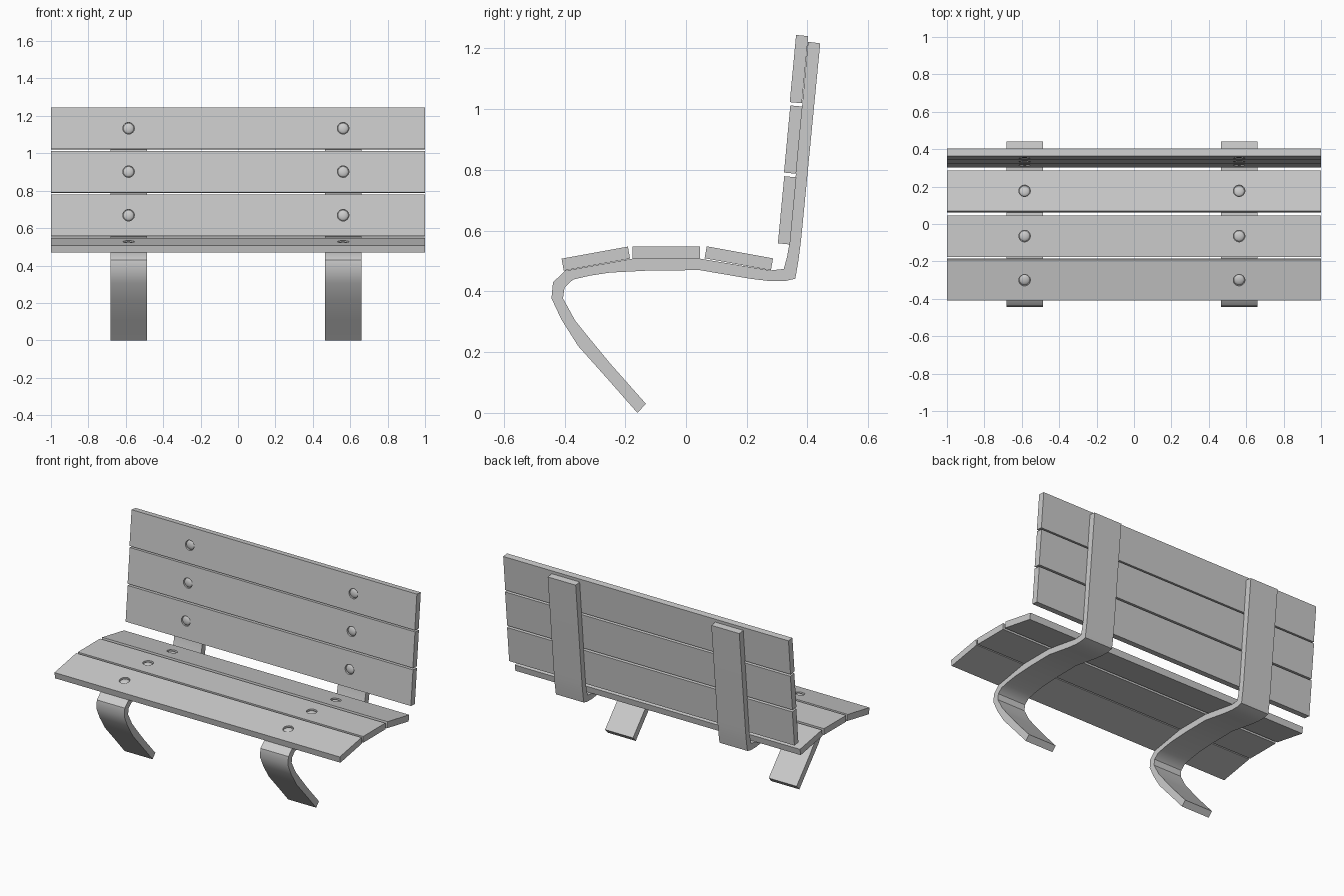
import bpy, bmesh
from math import radians
from mathutils import Matrix

if "Cube" in bpy.data.objects:
    bpy.data.objects.remove(bpy.data.objects["Cube"])

SUPPORT_X = (-0.585, 0.562)


def make_object(name, bm):
    bmesh.ops.recalc_face_normals(bm, faces=bm.faces[:])
    mesh = bpy.data.meshes.new(name)
    bm.to_mesh(mesh)
    bm.free()
    obj = bpy.data.objects.new(name, mesh)
    bpy.context.collection.objects.link(obj)
    return obj


def smooth(obj, angle):
    bpy.ops.object.select_all(action='DESELECT')
    obj.select_set(True)
    bpy.context.view_layer.objects.active = obj
    bpy.ops.object.shade_smooth_by_angle(angle=radians(angle))


# Bent strap: one closed side profile (y, z), extruded along x
profile = [
    (-0.160, 0.0), (-0.255, 0.108), (-0.355, 0.220), (-0.410, 0.307), (-0.443, 0.377),
    (-0.438, 0.430), (-0.398, 0.468), (-0.175, 0.508), (0.046, 0.508),
    (0.277, 0.469), (0.322, 0.474), (0.333, 0.515), (0.341, 0.56), (0.402, 1.222),
    (0.442, 1.217), (0.379, 0.570), (0.370, 0.500), (0.360, 0.442),
    (0.326, 0.434), (0.276, 0.434), (0.210, 0.442), (0.046, 0.470),
    (-0.118, 0.469), (-0.250, 0.462), (-0.316, 0.452), (-0.372, 0.439),
    (-0.400, 0.413), (-0.405, 0.377), (-0.365, 0.304), (-0.320, 0.248),
    (-0.250, 0.163), (-0.132, 0.030),
]
for side, x in zip(("left", "right"), SUPPORT_X):
    bm = bmesh.new()
    face = bm.faces.new([bm.verts.new((x - 0.098, y, z)) for y, z in profile])
    ext = bmesh.ops.extrude_face_region(bm, geom=[face])
    verts = [v for v in ext["geom"] if isinstance(v, bmesh.types.BMVert)]
    bmesh.ops.translate(bm, verts=verts, vec=(0.196, 0, 0))
    smooth(make_object(side + "_support", bm), 35)

# Slats with recessed bolt holes: name, centre y, centre z, tilt in degrees
slats = [
    ("seat_slat_front", -0.297, 0.508, 10.3),
    ("seat_slat_middle", -0.0645, 0.528, 0),
    ("seat_slat_rear", 0.174, 0.509, -10.3),
    ("back_slat_low", 0.333, 0.667, 84.6),
    ("back_slat_middle", 0.353, 0.900, 84.6),
    ("back_slat_top", 0.372, 1.132, 84.6),
]
for name, y, z, tilt in slats:
    place = Matrix.Translation((0, y, z)) @ Matrix.Rotation(radians(tilt), 4, 'X')

    bm = bmesh.new()
    bmesh.ops.create_cube(bm, size=1, matrix=Matrix.Diagonal((2, 0.222, 0.04, 1)))
    slat = make_object(name, bm)
    slat.matrix_world = place

    # Hole cutters
    bm = bmesh.new()
    for x in SUPPORT_X:
        bmesh.ops.create_cone(bm, cap_ends=True, segments=24, radius1=0.031, radius2=0.031,
                              depth=0.03, matrix=Matrix.Translation((x, 0, 0.023)))
    cutter = make_object(name + "_hole_cutter", bm)
    cutter.matrix_world = place
    cutter.hide_render = True
    cutter.hide_set(True)
    cut = slat.modifiers.new("bolt_holes", 'BOOLEAN')
    cut.operation = 'DIFFERENCE'
    cut.solver = 'EXACT'
    cut.object = cutter

    # Domed bolt heads sitting in the holes
    bm = bmesh.new()
    for x in SUPPORT_X:
        bmesh.ops.create_uvsphere(bm, u_segments=24, v_segments=10, radius=1,
                                  matrix=Matrix.Translation((x, 0, 0.007))
                                  @ Matrix.Diagonal((0.029, 0.029, 0.012, 1)))
    bolts = make_object(name + "_bolts", bm)
    bolts.matrix_world = place
    smooth(bolts, 60)
